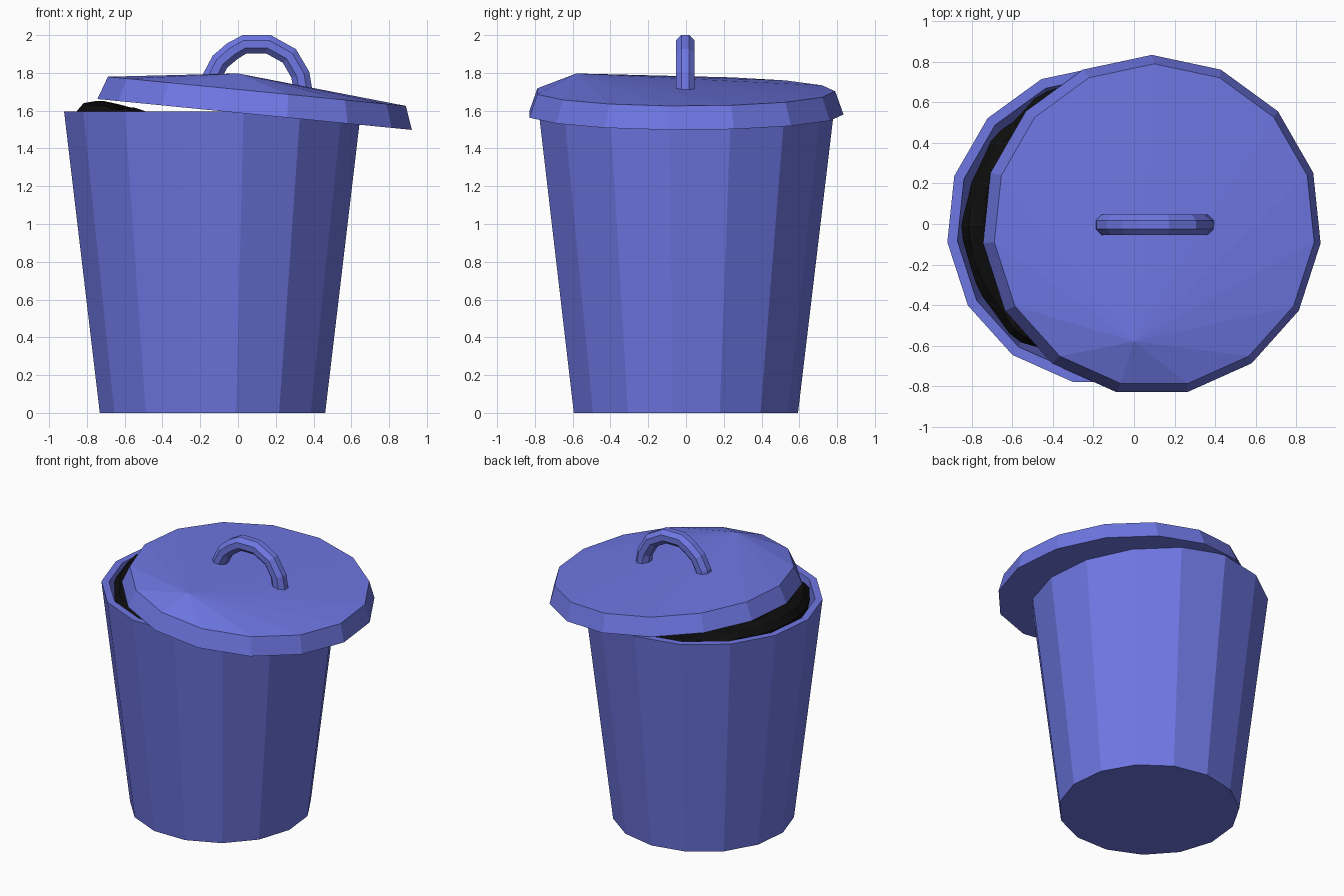
import bpy, bmesh, math
from mathutils import Vector, Matrix, noise

if "Cube" in bpy.data.objects:
    bpy.data.objects.remove(bpy.data.objects["Cube"])


def material(name, rgb):
    m = bpy.data.materials.new(name)
    m.diffuse_color = (*rgb, 1)
    m.use_nodes = True
    m.node_tree.nodes["Principled BSDF"].inputs["Base Color"].default_value = m.diffuse_color
    return m


blue = material("blue plastic", (0.156, 0.184, 0.768))
black = material("black bag", (0.004, 0.004, 0.004))


def loft(name, rings, mat, start=None, end=None):
    """Skin a list of point rings; close each end flat, or to a given apex."""
    bm = bmesh.new()
    vs = [[bm.verts.new(p) for p in r] for r in rings]
    n = len(vs[0])
    for a, b in zip(vs, vs[1:]):
        for i in range(n):
            j = (i + 1) % n
            bm.faces.new((a[i], a[j], b[j], b[i]))
    for ring, apex in ((vs[0], start), (vs[-1], end)):
        if apex is None:
            bm.faces.new(ring)
        else:
            c = bm.verts.new(apex)
            for i in range(n):
                bm.faces.new((ring[i], ring[(i + 1) % n], c))
    bmesh.ops.recalc_face_normals(bm, faces=bm.faces)
    me = bpy.data.meshes.new(name)
    bm.to_mesh(me)
    bm.free()
    me.materials.append(mat)
    ob = bpy.data.objects.new(name, me)
    bpy.context.collection.objects.link(ob)
    return ob


def circle(r, z, n=15):
    return [Vector((r * math.cos(a), r * math.sin(a), z))
            for a in (math.pi / 2 + math.tau * i / n for i in range(n))]


CX, CY = -0.135, -0.007

# can: tapered 15-sided wall with a thick rim and an inner cavity
can = loft("can", [circle(0.60, 0), circle(0.79, 1.595),
                   circle(0.74, 1.595), circle(0.56, 0.08)], blue)
can.location = (CX, CY, 0)

# lid: shallow tilted disc with an off-centre raised point on top
tilt = Matrix.Translation((0.088, CY, 1.58)) @ Matrix.Rotation(math.radians(5.6), 4, 'Y')
apex = tilt.inverted() @ Vector((0.0, -0.58, 1.797))
lid = loft("lid", [circle(0.841, 0), circle(0.797, 0.123)], blue, end=apex)
lid.matrix_world = tilt

# handle: eight-sided tube along an arch
path = [(-0.15, 1.70), (-0.137, 1.78), (-0.095, 1.86), (-0.03, 1.915), (0.035, 1.952),
        (0.16, 1.952), (0.272, 1.89), (0.33, 1.79), (0.35, 1.67)]
pts = [Vector((x, -0.004, z)) for x, z in path]
rings = []
for i, p in enumerate(pts):
    t = (pts[min(i + 1, len(pts) - 1)] - pts[max(i - 1, 0)]).normalized()
    side = Vector((0, 1, 0))
    up = side.cross(t)
    rings.append([p + 0.054 * (side * math.cos(a) + up * math.sin(a))
                  for a in (math.tau * (k + 0.5) / 8 for k in range(8))])
loft("handle", rings, blue)


# rubbish bag: lumpy filling, piled higher towards the open left side
def bag_ring(r, drop, n=60):
    out = []
    for p in circle(r, 0, n):
        lump = noise.noise(p * 5.0)
        p = p * (1 + 0.05 * lump)
        x = p.x + CX
        z = 1.555 + 0.095 * min(1, max(-1, (-0.38 - x) / 0.33)) + 0.03 * lump - drop
        out.append(Vector((x, p.y + CY, z)))
    return out


loft("rubbish_bag", [bag_ring(0.60, 0.5), bag_ring(0.68, 0.2), bag_ring(0.705, 0.06),
                     bag_ring(0.67, 0.02), bag_ring(0.61, 0), bag_ring(0.52, 0),
                     bag_ring(0.35, 0), bag_ring(0.15, 0)], black, end=(CX, CY, 1.49))
